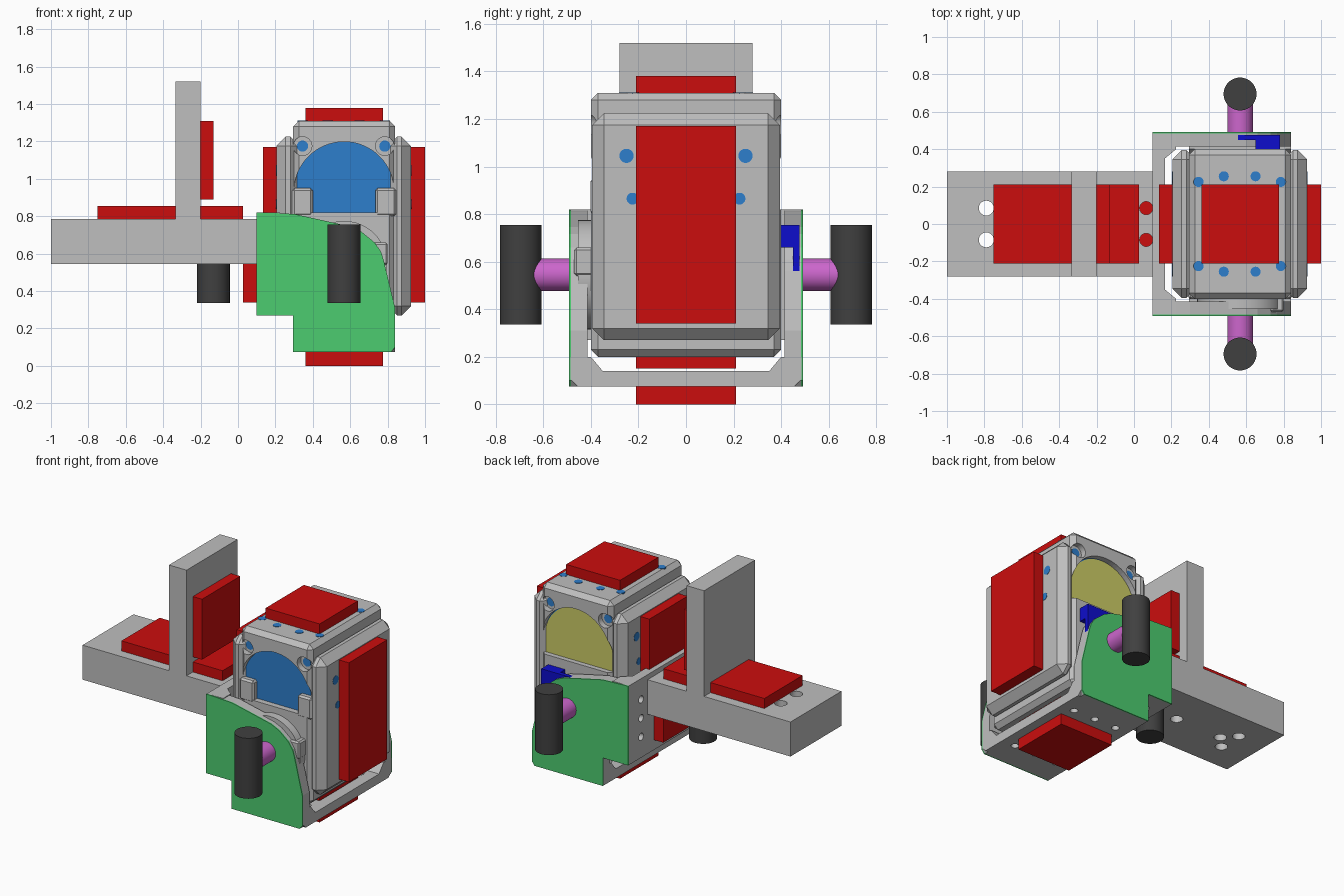
import bpy, bmesh, math
from mathutils import Vector, Matrix

if "Cube" in bpy.data.objects:
    bpy.data.objects.remove(bpy.data.objects["Cube"])


def material(name, rgb):
    m = bpy.data.materials.new(name)
    m.use_nodes = True
    m.diffuse_color = (*rgb, 1)
    m.node_tree.nodes["Principled BSDF"].inputs["Base Color"].default_value = (*rgb, 1)
    return m


GREY = material("light grey", (.52, .52, .52))
RED = material("red", (.6, .004, .004))
GREEN = material("green", (.073, .604, .162))
BLUE = material("blue", (.027, .209, .604))
NAVY = material("deep blue", (.004, .004, .604))
OLIVE = material("olive yellow", (.604, .604, .133))
PINK = material("magenta", (.604, .133, .604))
DARK = material("charcoal", (.051, .051, .051))


def finish(name, bm, mat, bevel=0):
    bmesh.ops.recalc_face_normals(bm, faces=bm.faces)
    me = bpy.data.meshes.new(name)
    bm.to_mesh(me)
    bm.free()
    ob = bpy.data.objects.new(name, me)
    bpy.context.collection.objects.link(ob)
    me.materials.append(mat)
    if bevel:
        mod = ob.modifiers.new("chamfer", "BEVEL")
        mod.width, mod.segments = bevel, 1
    return ob


def box(name, x, y, z, mat, bevel=0):
    bm = bmesh.new()
    bmesh.ops.create_cube(bm, size=1)
    for v in bm.verts:
        v.co = Vector([(r[0] + r[1]) / 2 + c * (r[1] - r[0]) for r, c in zip((x, y, z), v.co)])
    return finish(name, bm, mat, bevel)


def prism(name, pts, axis, lo, hi, mat):
    """Extrude a 2D outline along an axis."""
    place = {"x": lambda a, b, t: (t, a, b), "y": lambda a, b, t: (a, t, b),
             "z": lambda a, b, t: (a, b, t)}[axis]
    bm = bmesh.new()
    face = bm.faces.new([bm.verts.new(place(a, b, lo)) for a, b in pts])
    new = bmesh.ops.extrude_face_region(bm, geom=[face])["geom"]
    bmesh.ops.translate(bm, vec=place(0, 0, hi - lo),
                        verts=[g for g in new if isinstance(g, bmesh.types.BMVert)])
    return finish(name, bm, mat)


def rod(name, axis, a, b, r, lo, hi, mat, sides=40):
    """Cylinder along an axis, with its centre at a, b in the other two."""
    turn = 2 * math.pi / sides
    pts = [(a + r * math.cos(i * turn), b + r * math.sin(i * turn)) for i in range(sides)]
    ob = prism(name, pts, axis, lo, hi, mat)
    for p in ob.data.polygons:
        p.use_smooth = len(p.vertices) == 4
    for e in ob.data.edges:
        d = (ob.data.vertices[e.vertices[0]].co - ob.data.vertices[e.vertices[1]].co)
        e.use_edge_sharp = abs(d["xyz".index(axis)]) < 1e-5
    return ob


def cut(target, *cutters):
    for c in cutters:
        c.hide_render = True
        c.hide_viewport = True
        c.display_type = "WIRE"
        mod = target.modifiers.new("opening", "BOOLEAN")
        mod.operation, mod.object, mod.solver = "DIFFERENCE", c, "EXACT"


W = (-.21, .21)
CX, CZ = .567, .545

# Horizontal arm with upright, bored holes and peg
arm = box("arm", (-1, .12), (-.28, .28), (.545, .785), GREY)
for s in (-1, 1):
    cut(arm, rod("arm_end_cutter", "z", -.79, s * .085, .04, .5, .9, GREY, 24),
        rod("arm_root_cutter", "z", .065, s * .085, .035, .74, .9, GREY, 24))
for x in (-.71, -.35):
    cut(arm, rod("arm_underside_cutter", "z", x, 0, .04, .5, .6, GREY, 24))
box("upright", (-.335, -.2), (-.28, .28), (.785, 1.52), GREY)
rod("arm_peg", "z", -.132, 0, .088, .335, .56, DARK)

# Square red pads
for name, x, z in [
        ("arm_pad_outer", (-.75, -.335), (.785, .855)), ("arm_pad_inner", (-.2, .028), (.785, .855)),
        ("upright_pad", (-.2, -.13), (.89, 1.31)), ("bracket_back_pad", (.028, .1), (.34, .755)),
        ("bracket_base_pad", (.36, .775), (0, .075)), ("housing_base_pad", (.36, .775), (.15, .22)),
        ("housing_top_pad", (.36, .775), (1.31, 1.38)), ("housing_left_pad", (.92, 1), (.34, 1.17)),
        ("housing_right_pad", (.135, .21), (.755, 1.17))]:
    box(name, x, W, z, RED)

# Outer bracket: base, back wall, two cheeks with green faces
def channel(wall, outer):
    """Half of a U floor with chamfered corners, mirrored."""
    half = [(.455, outer), (.485, outer + .03), (.485, outer + .125),
            (.4, outer + .125), (.35, outer + .065)]
    return half + [(-a, b) for a, b in reversed(half)]

base = prism("bracket_base", channel(.4, .075), "x", .295, .84, GREY)
back = prism("bracket_back", [(b, a) for a, b in channel(.4, .1)], "z", .27, .82, GREY)
for s in (-1, 1):
    for k in (-1, 0, 1):
        cut(base, rod("base_hole_cutter", "z", CX + k * .17, s * .29, .025, 0, .25, GREY, 20))
        cut(back, rod("back_hole_cutter", "x", s * .35, CZ + k * .13, .025, 0, .2, GREY, 20))

cheek = [(.13, .82), (.3, .812), (.49, .77), (.6, .745), (.66, .717), (.73, .66), (.765, .61),
         (.78, .56), (.84, .31), (.84, .1), (.82, .075), (.295, .075), (.295, .27), (.1, .27), (.1, .82)]
for s, side in ((-1, "front"), (1, "rear")):
    prism(side + "_bracket_cheek", cheek, "y", s * .415, s * .484, GREY)
    prism(side + "_cheek_face", cheek, "y", s * .484, s * .493, GREEN)
    rod(side + "_shaft", "y", CX, CZ, .068, s * .48, s * .68, PINK)
    rod(side + "_handle", "z", CX, s * .695, .088, .335, .755, DARK)

# Pivot disc at the front, drive block at the rear
rod("pivot_disc", "y", CX, CZ, .23, -.455, -.39, GREY, 48)
box("pivot_tab", (.62, .8), (-.47, -.39), (.54, .66), GREY, .01)
box("drive_block", (.65, .78), (.39, .475), (.66, .755), NAVY)
box("drive_plate", (.52, .78), (.45, .477), (.5, .755), NAVY)

# Inner housing: centre block with arched opening, chamfered side panels
centre = box("housing_centre", (.295, .84), (-.4, .4), (.2, 1.31), GREY, .03)
for name, x in (("housing_right_panel", (.205, .33)), ("housing_left_panel", (.8, .925))):
    box(name, x, (-.395, .395), (.27, 1.225), GREY, .05)


def arch(r, low):
    steps = [math.pi * i / 32 for i in range(33)]
    return [(CX + r * math.cos(t), .93 + r * math.sin(t)) for t in steps] + [(CX - r, low), (CX + r, low)]

cut(centre, prism("arch_cutter", arch(.268, .82), "y", -.6, .6, GREY))
prism("inner_core", arch(.27, .8), "y", -.36, .36, BLUE)
prism("core_rear_face", arch(.262, .8), "y", .36, .366, OLIVE)
for x in ((.29, .4), (.735, .845)):
    box("arch_foot", x, (-.402, -.35), (.8, .95), GREY, .012)

# Screws: recessed at the arch corners, flush on top and on the side panels
for x in (.345, .785):
    for s in (-1, 1):
        cut(centre, rod("corner_recess_cutter", "y", x, 1.175, .05, s * .36, s * .5, GREY, 24))
        rod("corner_screw", "y", x, 1.175, .03, s * .355, s * .364, BLUE, 20)
for s in (-1, 1):
    for x, y in ((.345, .225), (.48, .255), (.65, .255), (.785, .225)):
        rod("top_screw", "z", x, s * y, .027, 1.304, 1.312, BLUE, 20)
    for y, z, r in ((.25, 1.045, .03), (.225, .865, .025)):
        rod("left_panel_screw", "x", s * y, z, r, .92, .927, BLUE, 20)
        rod("right_panel_screw", "x", s * y, z, r, .203, .21, BLUE, 20)
